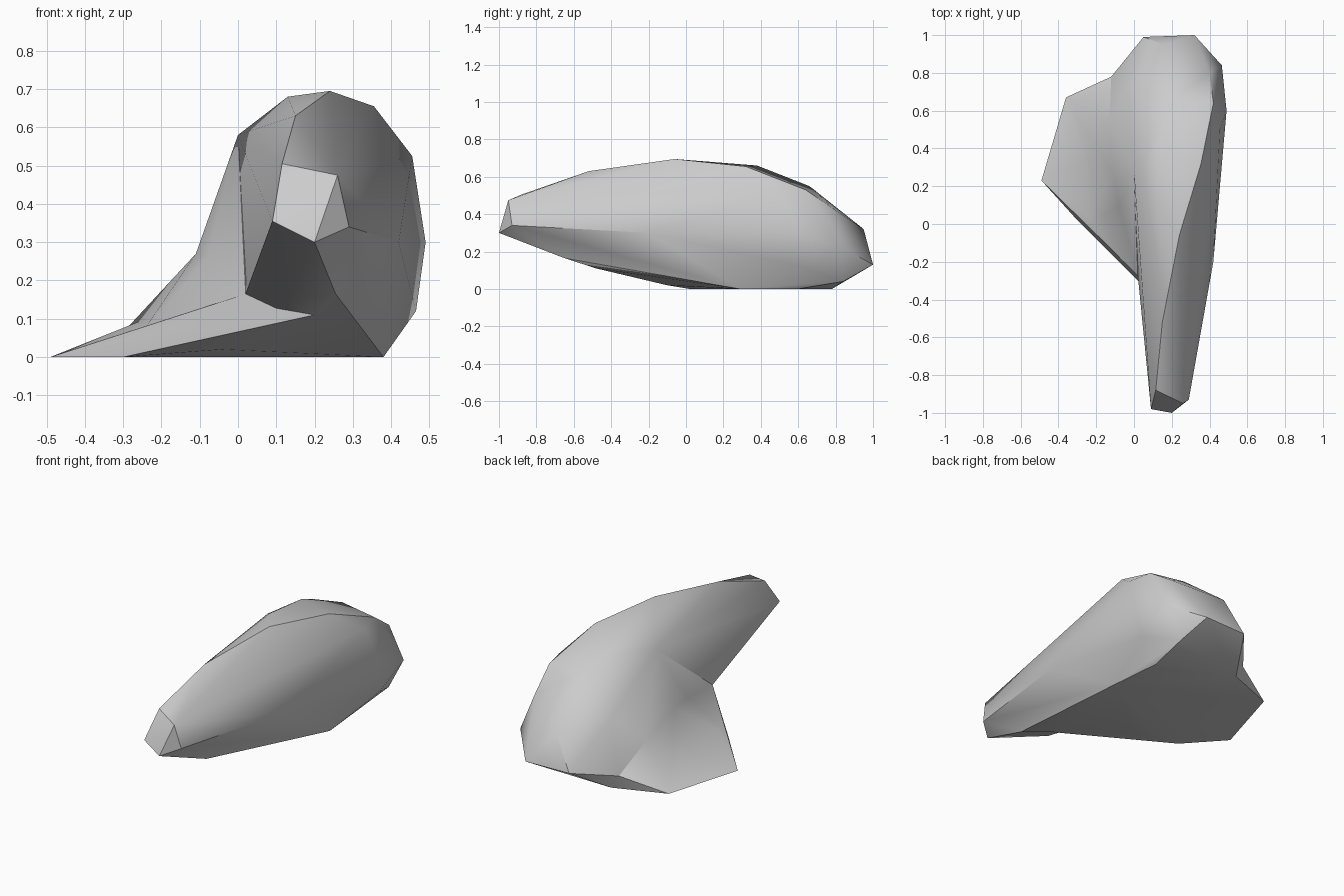
import bpy
import bmesh

cube = bpy.data.objects.get("Cube")
if cube:
    bpy.data.objects.remove(cube, do_unlink=True)

# Plain grey stone
stone = bpy.data.materials.new("grey_stone")
stone.use_nodes = True
grey = (0.6, 0.6, 0.6, 1)
stone.diffuse_color = grey
shader = next(n for n in stone.node_tree.nodes if n.type == "BSDF_PRINCIPLED")
shader.inputs["Base Color"].default_value = grey
shader.inputs["Roughness"].default_value = 0.8


def make_boulder(name, corners):
    """Wrap a faceted convex stone around its corner points."""
    bm = bmesh.new()
    for corner in corners:
        bm.verts.new(corner)
    result = bmesh.ops.convex_hull(bm, input=bm.verts[:])
    loose = {g for g in result["geom_interior"] + result["geom_unused"]
             if isinstance(g, bmesh.types.BMVert)}
    bmesh.ops.delete(bm, geom=list(loose), context="VERTS")
    bmesh.ops.dissolve_limit(bm, angle_limit=0.01, verts=bm.verts[:], edges=bm.edges[:])
    bmesh.ops.recalc_face_normals(bm, faces=bm.faces[:])
    mesh = bpy.data.meshes.new(name)
    bm.to_mesh(mesh)
    bm.free()
    mesh.materials.append(stone)
    obj = bpy.data.objects.new(name, mesh)
    bpy.context.collection.objects.link(obj)
    return obj


def activate(obj):
    bpy.ops.object.select_all(action="DESELECT")
    obj.select_set(True)
    bpy.context.view_layer.objects.active = obj


def merge(target, part):
    """Fuse a part into the target and discard the part."""
    activate(target)
    mod = target.modifiers.new("fuse", "BOOLEAN")
    mod.operation = "UNION"
    mod.solver = "EXACT"
    mod.object = part
    bpy.ops.object.modifier_apply(modifier=mod.name)
    bpy.data.objects.remove(part, do_unlink=True)


# Blunt five-sided front end
nose = [(.115, -.88, .505), (.26, -.95, .475), (.29, -.93, .34),
        (.2, -1, .3), (.09, -.98, .355)]

# Crown and shoulder ridges
crown = [(.15, -.52, .63), (.24, -.06, .695), (.13, .1, .68), (.14, .38, .66),
         (.355, .32, .655), (.42, .64, .53), (.455, .5, .525),
         (.13, .5, .61), (.2, .66, .55), (.4, .8, .42)]

# Bulging side and rear end
side = [(.42, -.2, .3), (.49, .6, .3), (.465, .84, .22), (.465, .62, .12),
        (.32, 1, .13)]

# Underside, rising toward the nose
belly = [(.255, -.65, .165), (.13, -.57, .15), (.2, -.48, .11),
         (.38, .29, 0), (.35, .6, 0), (.37, .84, .04)]

# Corners shared by neighbouring parts
notch = (.02, -.27, .165)
throat = (.2, -.48, .11)
heel = (-.07, .78, 0)
shoulder = [(0, .27, .58), (-.03, .73, .37), (.16, .95, .32), (.05, .99, .13), heel]
valley = [(-.08, .1, .26), (-.11, .26, .27), (-.13, .54, .2), (-.12, .78, .08)]
toe = (-.26, -.01, .05)
outer_rim = (-.36, .67, 0)

# Low spreading foot
foot_rim = [(-.49, .23, 0), outer_rim, (-.3, .02, 0), toe, (-.04, -.1, .02),
            (-.24, .35, .1), (-.12, .78, .08), heel, (.38, .29, 0), (.3, .6, 0)]

rock = make_boulder("rock", nose + crown + side + belly + shoulder + [notch])
flank = make_boulder("flank", shoulder + valley + [notch, (.1, .3, .1), (.2, .3, .4)])
foot = make_boulder("foot", foot_rim + [notch, throat])
fillet = make_boulder("fillet", valley + [notch, toe, outer_rim, (.1, .4, .1)])
for part in (flank, foot, fillet):
    merge(rock, part)

activate(rock)
bpy.ops.object.shade_smooth_by_angle(angle=0.6)
